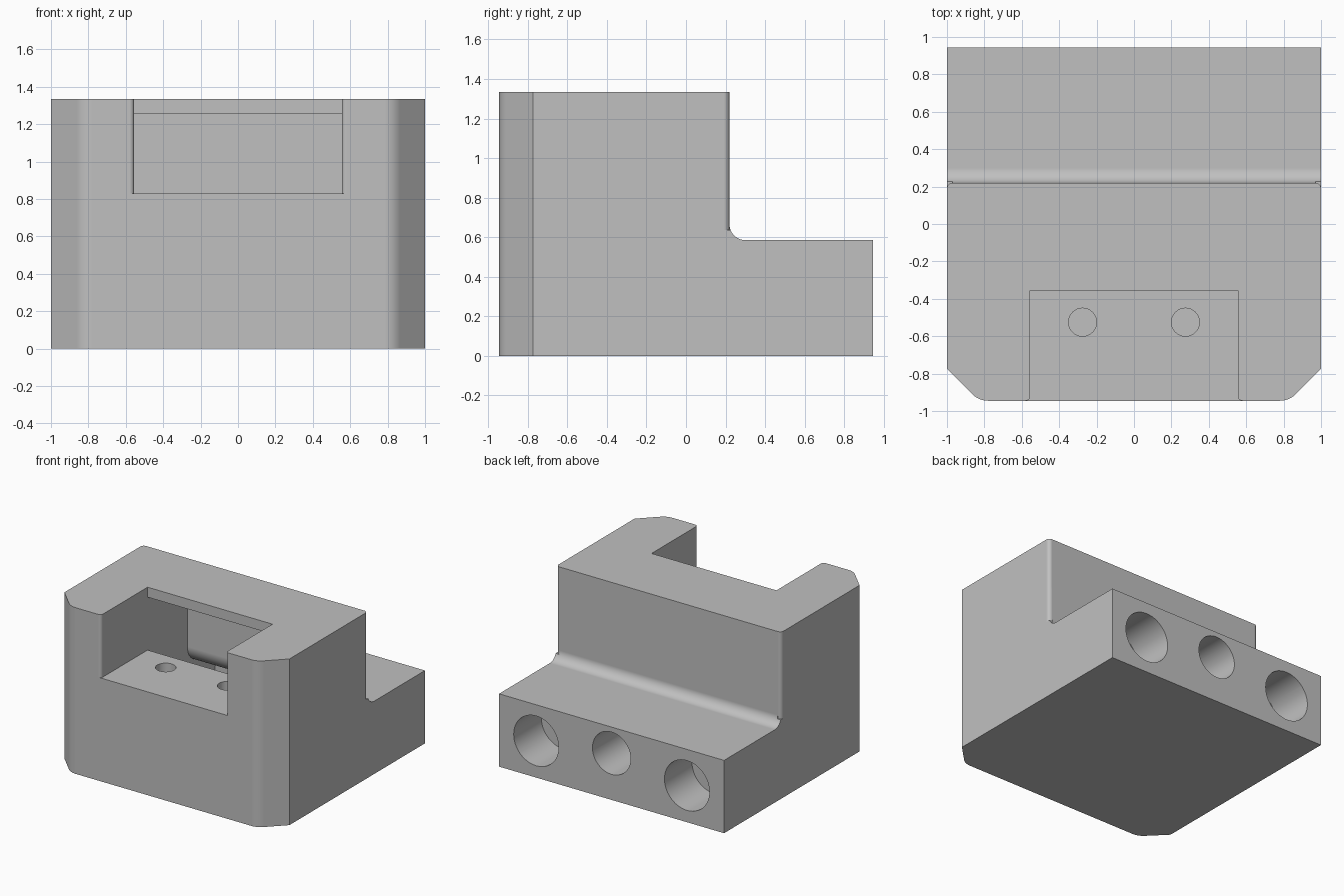
import bpy, bmesh, math
from mathutils import Vector

if "Cube" in bpy.data.objects:
    bpy.data.objects.remove(bpy.data.objects["Cube"], do_unlink=True)

grey = bpy.data.materials.new("plain grey")
grey.use_nodes = True
grey.diffuse_color = (0.53, 0.53, 0.53, 1)
grey.node_tree.nodes["Principled BSDF"].inputs["Base Color"].default_value = grey.diffuse_color

W, D, H = 1.0, 0.945, 1.335      # half width, half depth, height
STEP_Y, STEP_Z = 0.22, 0.585     # rear step
POCKET = 0.555                   # half width of pocket and cavity


def arc(cx, cy, r, start, end, n=10):
    """Points on an arc, angles in degrees."""
    angles = [math.radians(start + (end - start) * i / n) for i in range(n + 1)]
    return [(cx + r * math.cos(a), cy + r * math.sin(a)) for a in angles]


def prism(name, outline, low, high, axis="Z"):
    """Extrude an outline along Z (outline is x, y), X (y, z) or Y (x, z)."""
    place = {"Z": lambda a, b, t: (a, b, t),
             "X": lambda a, b, t: (t, a, b),
             "Y": lambda a, b, t: (a, t, b)}[axis]
    bm = bmesh.new()
    face = bm.faces.new([bm.verts.new(place(a, b, low)) for a, b in outline])
    out = bmesh.ops.extrude_face_region(bm, geom=[face])
    shift = Vector(place(0, 0, high - low))
    bmesh.ops.translate(bm, vec=shift,
                        verts=[v for v in out["geom"] if isinstance(v, bmesh.types.BMVert)])
    bmesh.ops.recalc_face_normals(bm, faces=bm.faces)
    mesh = bpy.data.meshes.new(name)
    bm.to_mesh(mesh)
    bm.free()
    mesh.materials.append(grey)
    obj = bpy.data.objects.new(name, mesh)
    bpy.context.collection.objects.link(obj)
    return obj


def mirrored(half):
    """Complete a half outline across x = 0."""
    return half + [(-x, y) for x, y in reversed(half)]


def cut(obj, cutter):
    mod = obj.modifiers.new("cut", "BOOLEAN")
    mod.operation = "DIFFERENCE"
    mod.solver = "EXACT"
    mod.object = cutter
    cutter.hide_render = True
    bpy.context.view_layer.objects.active = obj
    bpy.ops.object.modifier_apply(modifier=mod.name)
    bpy.data.objects.remove(cutter, do_unlink=True)


# Block with chamfered front corners, softened where they meet the front
r = 0.12
cx = 0.83 - r * math.tan(math.radians(22.5))
body = prism("mounting_block",
             mirrored([(W, D), (W, -0.775)] + arc(cx, -D + r, r, -45, -90, 8)), 0, H)

# Rear step with a filleted inner corner
f = 0.08
cut(body, prism("step_cutter",
                [(2, 2), (STEP_Y, 2)] + arc(STEP_Y + f, STEP_Z + f, f, 180, 270) + [(2, STEP_Z)],
                -2, 2, "X"))

# Rounded vertical rear edges of the tall part
c = 0.03
for s in (-1, 1):
    edge = [(s * x, y) for x, y in arc(W - c, STEP_Y - c, c, 0, 90, 6)]
    tip = [(s * (W - c), STEP_Y + c), (s * (W + c), STEP_Y + c), (s * (W + c), STEP_Y - c)]
    cut(body, prism("edge_cutter", edge + tip, STEP_Z + 0.05, H + 1))

# Front pocket with flared mouth
p = 0.025
cut(body, prism("pocket_cutter",
                mirrored([(POCKET + p, -2)] + arc(POCKET + p, -D + p, p, 270, 180, 6)
                         + [(POCKET, -0.355)]), 0.83, 2))

# Inner cavity running under the lip and back beneath the step
g = 0.145
cut(body, prism("cavity_cutter",
                [(-0.5, 0.83), (-0.5, 1.255), (0.15, 1.255)]
                + arc(0.15 + g, 0.665, g, 180, 270)
                + [(0.5, 0.52), (0.5, 0.2), (-0.355, 0.2), (-0.355, 0.83)],
                -POCKET, POCKET, "X"))

# Two blind rear holes, one rear hole into the cavity
for x, z, radius, end in ((-0.67, 0.295, 0.2, 0.595), (0.67, 0.295, 0.2, 0.595),
                          (0, 0.375, 0.17, 0.45)):
    cut(body, prism("rear_hole_cutter", arc(x, z, radius, 0, 360, 48)[:-1], end, 2, "Y"))

# Screw holes in the pocket floor
for x in (-0.275, 0.275):
    cut(body, prism("screw_hole_cutter", arc(x, -0.525, 0.075, 0, 360, 32)[:-1], 0.4, 1))

# Smooth rounded surfaces, keep edges sharp
bpy.ops.object.select_all(action="DESELECT")
body.select_set(True)
bpy.context.view_layer.objects.active = body
bpy.ops.object.shade_smooth_by_angle(angle=math.radians(25))
weighted = body.modifiers.new("flat_faces", "WEIGHTED_NORMAL")
weighted.keep_sharp = True
